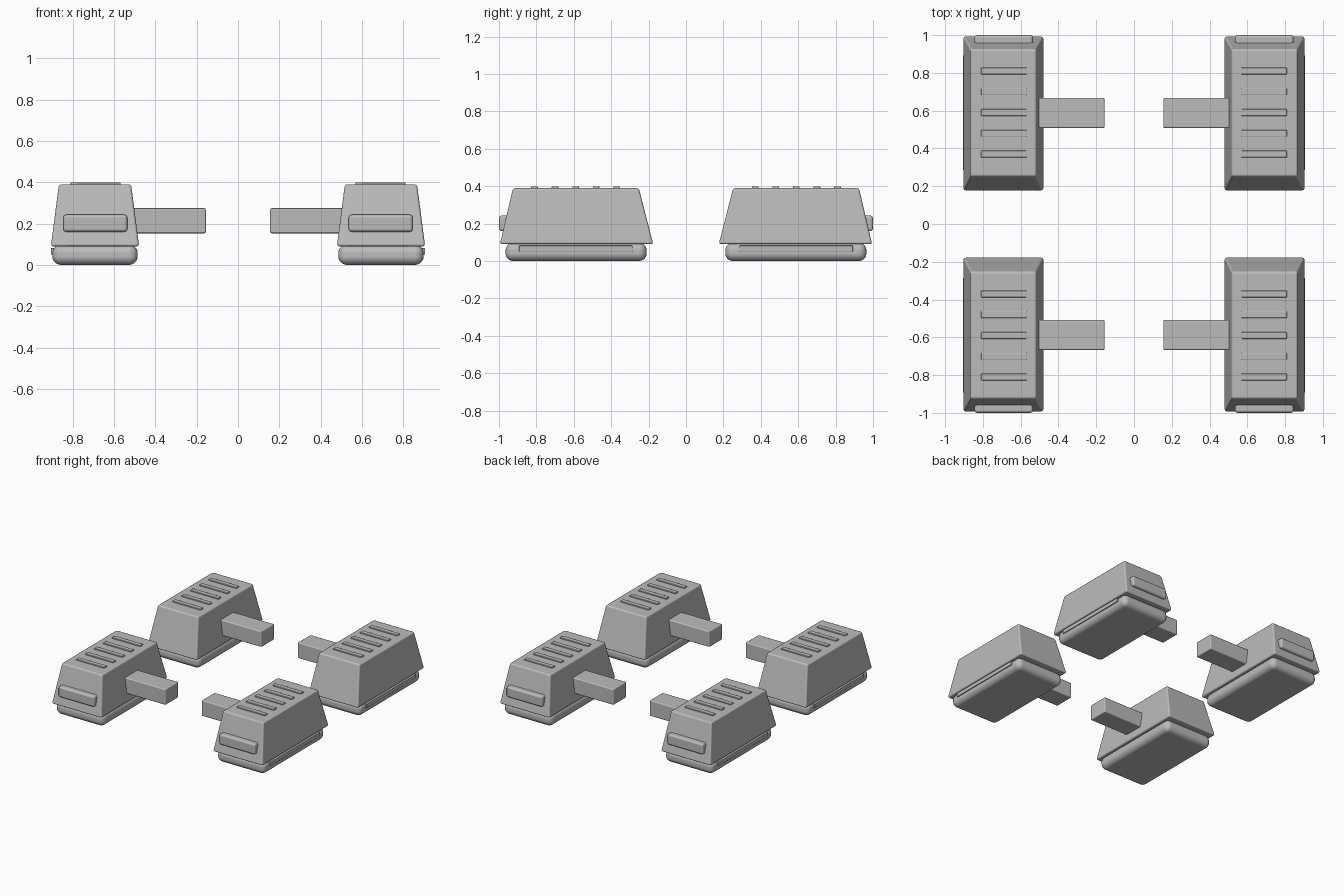
import bpy, bmesh

if "Cube" in bpy.data.objects:
    bpy.data.objects.remove(bpy.data.objects["Cube"])

grey = bpy.data.materials.new("plain grey")
grey.diffuse_color = (0.5, 0.5, 0.5, 1)
grey.use_nodes = True
grey.node_tree.nodes["Principled BSDF"].inputs["Base Color"].default_value = grey.diffuse_color


def block(name, x, y, z, bevel, segments, sx, sy, top_x=None, top_y=None):
    """Bevelled box between bounds, optionally tapered to top bounds, mirrored by signs."""
    top_x, top_y = top_x or x, top_y or y
    bm = bmesh.new()
    bmesh.ops.create_cube(bm, size=1)
    for v in bm.verts:
        i, j, k = (int(c > 0) for c in v.co)
        v.co = ((top_x if k else x)[i] * sx, (top_y if k else y)[j] * sy, z[k])
    bmesh.ops.recalc_face_normals(bm, faces=bm.faces)
    mesh = bpy.data.meshes.new(name)
    bm.to_mesh(mesh)
    bm.free()
    mesh.materials.append(grey)
    obj = bpy.data.objects.new(name, mesh)
    bpy.context.collection.objects.link(obj)
    mod = obj.modifiers.new("rounded edges", "BEVEL")
    mod.width, mod.segments = bevel, segments
    mod.limit_method = "NONE"
    mod.harden_normals = True
    for p in mesh.polygons:
        p.use_smooth = True
    return obj


for sx, side in ((-1, "left"), (1, "right")):
    for sy, end in ((-1, "front"), (1, "back")):
        tag = f"{end}_{side}"
        # Tapered housing above a well rounded foot pad
        block(f"housing_{tag}", (0.478, 0.905), (0.175, 0.995), (0.09, 0.39),
              0.012, 2, sx, sy, (0.517, 0.866), (0.252, 0.925))
        block(f"foot_pad_{tag}", (0.485, 0.898), (0.21, 0.965), (0, 0.098),
              0.042, 5, sx, sy)
        # Strip along the outer side of the pad
        block(f"side_strip_{tag}", (0.88, 0.905), (0.285, 0.893), (0.05, 0.082),
              0.004, 2, sx, sy)
        # Bar on the outer end
        block(f"end_bar_{tag}", (0.535, 0.845), (0.93, 1.0), (0.16, 0.243),
              0.015, 3, sx, sy)
        # Arm reaching towards the middle
        block(f"arm_{tag}", (0.155, 0.56), (0.508, 0.667), (0.153, 0.275),
              0.008, 2, sx, sy)
        # Raised slats across the top
        for n in range(5):
            y = 0.37 + 0.11 * n
            block(f"slat_{n + 1}_{tag}", (0.568, 0.81), (y - 0.018, y + 0.018),
                  (0.375, 0.399), 0.004, 2, sx, sy)
